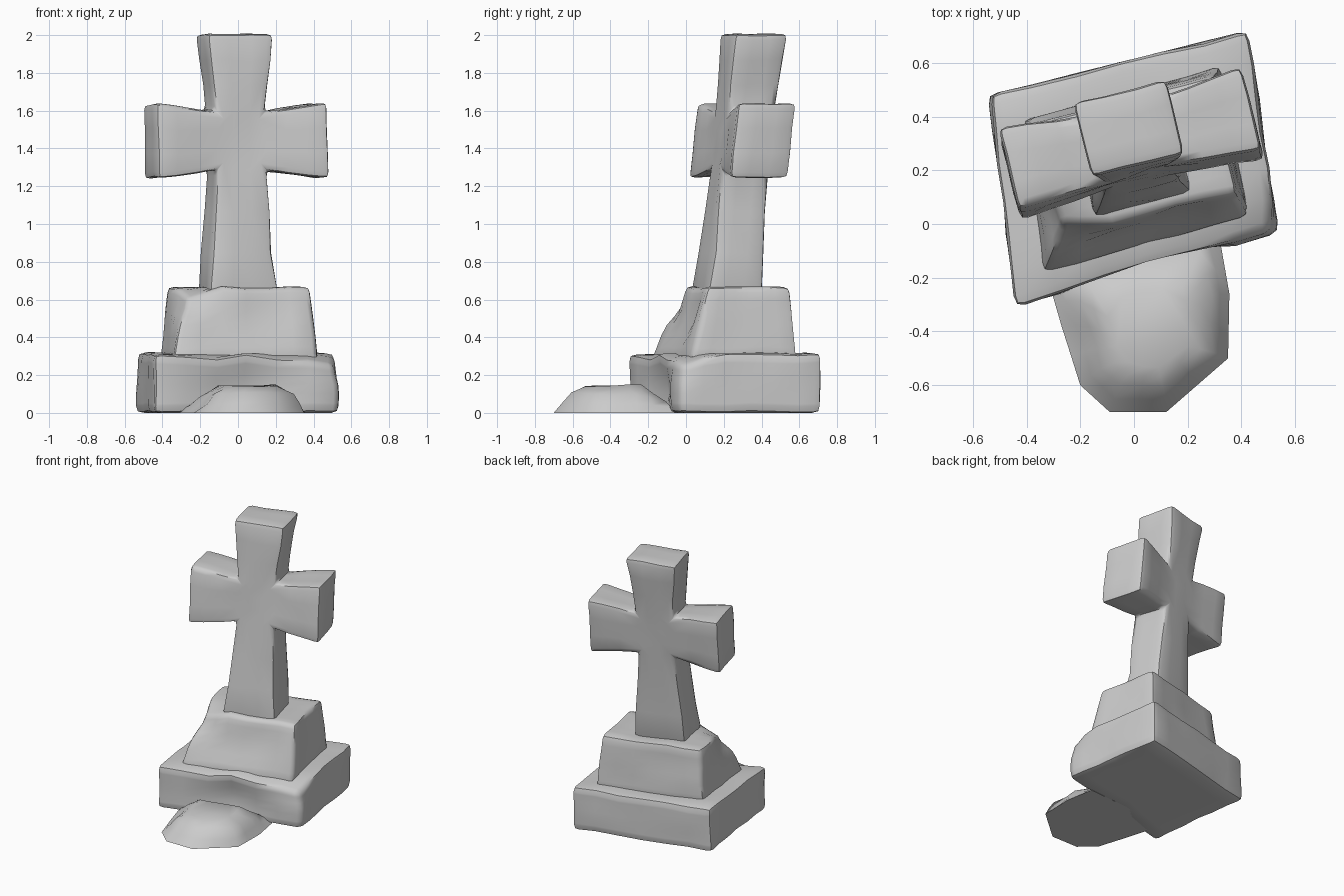
import bpy, bmesh, math
from mathutils import Vector, Matrix, noise

if "Cube" in bpy.data.objects:
    bpy.data.objects.remove(bpy.data.objects["Cube"])


def finish(name, bm, cuts, bevel, dents=(), rough=0.012):
    """Subdivide, round the sharp edges, wear the stone and smooth it."""
    bmesh.ops.recalc_face_normals(bm, faces=bm.faces)
    if cuts:
        bmesh.ops.subdivide_edges(bm, edges=bm.edges[:], cuts=cuts, use_grid_fill=True)
    if bevel:
        sharp = [e for e in bm.edges if e.calc_face_angle(0) > math.radians(35)]
        bmesh.ops.bevel(bm, geom=sharp, offset=bevel, segments=2, profile=0.6, affect='EDGES')
    for v in bm.verts:
        p = v.co.copy()
        for centre, radius, push in dents:
            f = max(0, 1 - (p - Vector(centre)).length / radius)
            v.co += Vector(push) * f * f * (3 - 2 * f)
        if p.z > 0.005:
            v.co += noise.noise_vector(p * 5) * rough
        v.co.z = max(0, v.co.z)
    bmesh.ops.recalc_face_normals(bm, faces=bm.faces)
    me = bpy.data.meshes.new(name)
    bm.to_mesh(me)
    bm.free()
    ob = bpy.data.objects.new(name, me)
    bpy.context.collection.objects.link(ob)
    bpy.ops.object.select_all(action='DESELECT')
    ob.select_set(True)
    bpy.context.view_layer.objects.active = ob
    bpy.ops.object.shade_smooth_by_angle(angle=math.radians(50))
    return ob


def loft(rings):
    """Closed solid through rings of equal point count."""
    bm = bmesh.new()
    vs = [[bm.verts.new(p) for p in r] for r in rings]
    n = len(vs[0])
    for a, b in zip(vs, vs[1:]):
        for i in range(n):
            j = (i + 1) % n
            bm.faces.new((a[i], a[j], b[j], b[i]))
    bm.faces.new(vs[0][::-1])
    bm.faces.new(vs[-1])
    return bm


def level(points, z):
    return [(x, y, z) for x, y in points]


# Worn bottom slab
slab = [(-0.44, -0.305), (0.54, -0.035), (0.425, 0.715), (-0.54, 0.48)]
finish("base_slab", loft([level(slab, 0), level(slab, 0.315)]), 5, 0.04,
       [((0.08, -0.17, 0.1), 0.3, (-0.02, 0.08, 0)),
        ((0.3, -0.1, 0.31), 0.2, (0, 0.02, -0.05)),
        ((-0.15, -0.22, 0.31), 0.2, (0, 0.02, -0.03)),
        ((0.53, -0.03, 0.31), 0.2, (-0.02, 0.01, -0.05))])

# Tapered second tier with a chipped front
low = [(-0.335, -0.185), (0.425, 0.025), (0.325, 0.59), (-0.42, 0.39)]
high = [(-0.30, -0.05), (0.38, 0.12), (0.30, 0.55), (-0.37, 0.37)]
finish("upper_tier", loft([level(low, 0.28), level(high, 0.665)]), 5, 0.03,
       [((-0.3, -0.06, 0.64), 0.25, (0.03, 0.05, -0.05)),
        ((0.15, 0.03, 0.5), 0.22, (0, 0.03, 0)),
        ((-0.1, -0.08, 0.45), 0.18, (0, 0.025, 0))])

# Flared cross: core block with four limbs, then turned and leaned back
bm = bmesh.new()
wx, d, z0, z1 = 0.135, 0.13, 1.285, 1.595
core = {(sx, sy, sz): bm.verts.new((sx * wx, sy * d, z1 if sz > 0 else z0))
        for sx in (-1, 1) for sy in (-1, 1) for sz in (-1, 1)}
cyc = [(-1, -1), (1, -1), (1, 1), (-1, 1)]


def limb(keys, ends):
    root = [core[k] for k in keys]
    tip = [bm.verts.new(p) for p in ends]
    for i in range(4):
        j = (i + 1) % 4
        bm.faces.new((root[i], root[j], tip[j], tip[i]))
    bm.faces.new(tip)


for s, z, w, dd in ((1, 2.005, 0.18, 0.145), (-1, 0.63, 0.185, 0.15)):
    limb([(a, b, s) for a, b in cyc], [(a * w, b * dd, z) for a, b in cyc])
for s in (-1, 1):
    limb([(s, a, b) for a, b in cyc],
         [(s * 0.465, a * 0.16, 1.44 + b * 0.2) for a, b in cyc])
for sy in (-1, 1):
    bm.faces.new([core[(a, sy, b)] for a, b in cyc])
turn = Matrix.Rotation(math.radians(14), 4, 'Z')
for v in bm.verts:
    p = turn @ v.co
    h = p.z - 0.66
    v.co = p + Vector((-0.015 * h, 0.22 + 0.1 * h, 0))
finish("stone_cross", bm, 2, 0.032,
       [((0.15, 0.12, 0.9), 0.15, (-0.02, 0.02, 0))], 0.01)

# Low rock mound in front
foot = [(-0.33, -0.17), (-0.27, -0.38), (-0.20, -0.60), (-0.09, -0.70), (0.12, -0.70),
        (0.35, -0.50), (0.355, -0.26), (0.32, -0.06), (0.0, -0.08)]
mid = [(-0.22, -0.20), (-0.19, -0.38), (-0.13, -0.54), (-0.06, -0.60), (0.10, -0.61),
       (0.29, -0.48), (0.29, -0.26), (0.24, -0.10), (0.0, -0.12)]
top = [(x * 0.6 + 0.03, (y + 0.4) * 0.6 - 0.41) for x, y in mid]
heights = [0.06, 0.1, 0.1, 0.1, 0.11, 0.1, 0.09, 0.06, 0.06]
finish("rock_mound", loft([level(foot, 0),
                           [(x, y, h) for (x, y), h in zip(mid, heights)],
                           level(top, 0.14)]), 1, 0,
       [((-0.2, -0.42, 0.08), 0.12, (0.03, 0, -0.02))], 0.015)
